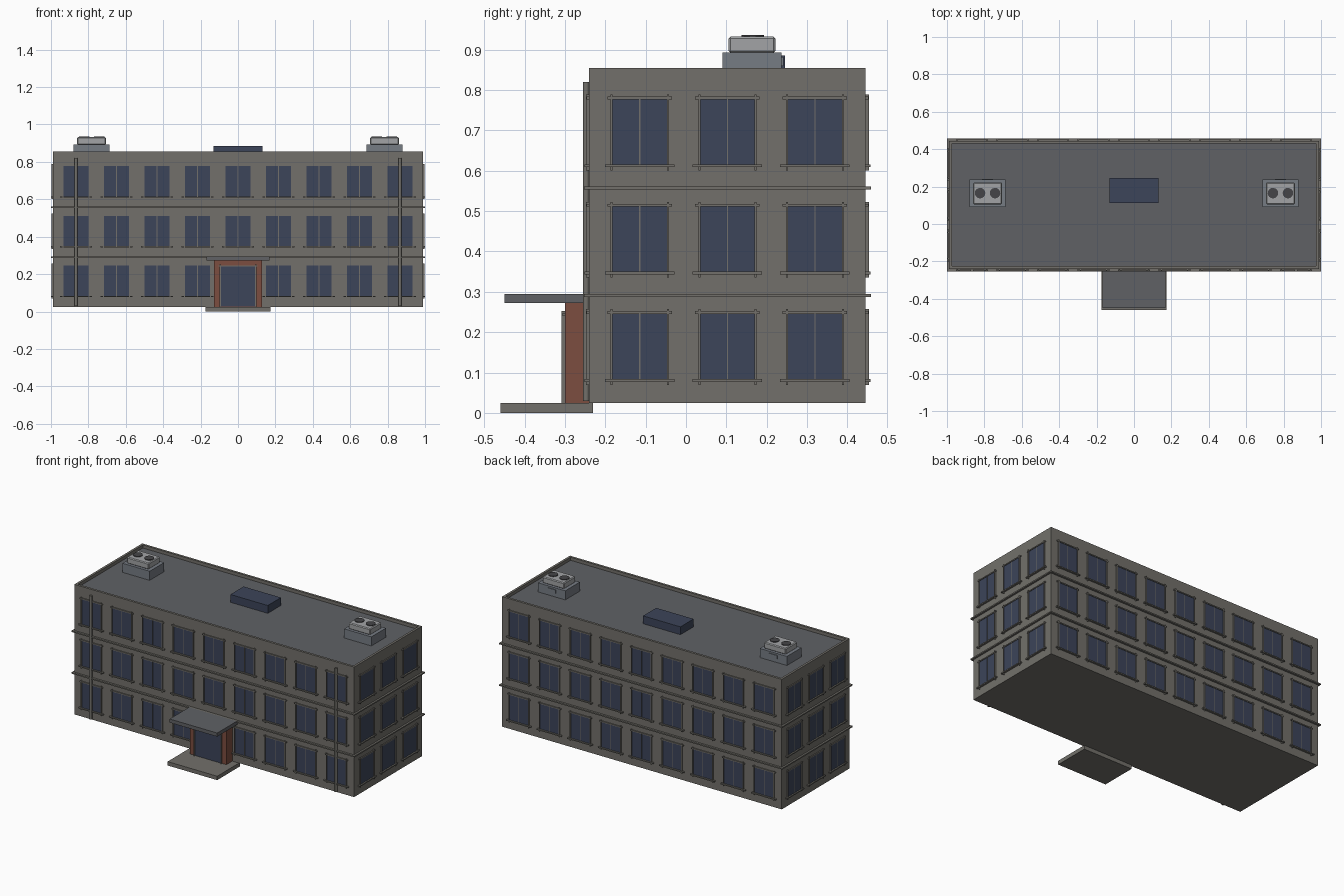
import bpy, bmesh, math
from mathutils import Matrix, Vector

if "Cube" in bpy.data.objects:
    bpy.data.objects.remove(bpy.data.objects["Cube"])


def material(name, rgb):
    m = bpy.data.materials.new(name)
    m.diffuse_color = (*rgb, 1)
    m.use_nodes = True
    m.node_tree.nodes["Principled BSDF"].inputs["Base Color"].default_value = m.diffuse_color
    return m


WALL = material("wall_stone", (0.17, 0.163, 0.145))
ROOF = material("roof_felt", (0.115, 0.12, 0.13))
GLASS = material("dark_glass", (0.045, 0.058, 0.1))
BRICK = material("brick", (0.2, 0.075, 0.05))
METAL = material("light_metal", (0.36, 0.37, 0.38))
CURB = material("curb_metal", (0.18, 0.2, 0.23))
DARK = material("dark_metal", (0.06, 0.06, 0.065))


def add_box(bm, x, y, z, mat=0):
    """Box from three (low, high) ranges."""
    size = [b - a for a, b in (x, y, z)]
    mid = [(a + b) / 2 for a, b in (x, y, z)]
    m = Matrix.Translation(mid) @ Matrix.Diagonal((*size, 1))
    verts = bmesh.ops.create_cube(bm, size=1, matrix=m)["verts"]
    for f in {f for v in verts for f in v.link_faces}:
        f.material_index = mat


def to_mesh(name, bm, mats):
    mesh = bpy.data.meshes.new(name)
    bm.to_mesh(mesh)
    bm.free()
    for m in mats:
        mesh.materials.append(m)
    return mesh


def place(name, mesh, loc=(0, 0, 0), angle=0):
    ob = bpy.data.objects.new(name, mesh)
    ob.location = loc
    ob.rotation_euler.z = angle
    bpy.context.collection.objects.link(ob)
    return ob


def box(name, x, y, z, mat, bevel=0):
    bm = bmesh.new()
    add_box(bm, x, y, z)
    ob = place(name, to_mesh(name, bm, [mat]))
    if bevel:
        mod = ob.modifiers.new("bevel", "BEVEL")
        mod.width, mod.segments = bevel, 1
    return ob


def cylinder(name, loc, r, h, mat, sides=16):
    bm = bmesh.new()
    bmesh.ops.create_cone(bm, cap_ends=True, segments=sides, radius1=r, radius2=r, depth=h)
    ob = place(name, to_mesh(name, bm, [mat]), loc)
    for p in ob.data.polygons:
        p.use_smooth = abs(p.normal.z) < 0.5
    return ob


HX, Y0, Y1, TOP = 0.988, -0.24, 0.445, 0.855
YC = (Y0 + Y1) / 2

# Main block with a recessed roof behind the parapet
bm = bmesh.new()
add_box(bm, (-HX, HX), (Y0, Y1), (0.025, TOP))
bm.faces.ensure_lookup_table()
top = max(bm.faces, key=lambda f: f.calc_center_median().z)
bmesh.ops.inset_region(bm, faces=[top], thickness=0.021)
ext = bmesh.ops.extrude_face_region(bm, geom=[top])["geom"]
bmesh.ops.delete(bm, geom=[top], context="FACES_ONLY") if top.is_valid else None
bmesh.ops.translate(bm, vec=Vector((0, 0, -0.02)),
                    verts=[g for g in ext if isinstance(g, bmesh.types.BMVert)])
for g in ext:
    if isinstance(g, bmesh.types.BMFace):
        g.material_index = 1
bmesh.ops.recalc_face_normals(bm, faces=bm.faces)
place("main_building", to_mesh("main_building", bm, [WALL, ROOF]))

# Bands between the floors
for i, z in enumerate((0.287, 0.553)):
    box(f"floor_band_{i + 1}", (-1, 1), (Y0 - 0.013, Y1 + 0.013), (z, z + 0.008), WALL)

# Window: two panes, mullion, jambs, lintel and sill, facing -y
bm = bmesh.new()
for s in (-1, 1):
    add_box(bm, sorted((s * 0.0015, s * 0.067)), (-0.003, 0.002), (-0.081, 0.081), 1)
    add_box(bm, sorted((s * 0.067, s * 0.072)), (-0.008, 0.002), (-0.095, 0.093))
add_box(bm, (-0.0015, 0.0015), (-0.004, 0.002), (-0.081, 0.081))
add_box(bm, (-0.08, 0.08), (-0.007, 0.002), (0.081, 0.088))
add_box(bm, (-0.086, 0.086), (-0.012, 0.002), (-0.087, -0.08))
window = to_mesh("window", bm, [WALL, GLASS])

for floor in range(3):
    z = 0.164 + 0.266 * floor
    for k in range(-4, 5):
        if floor or k:
            place("front_window", window, (0.2165 * k, Y0, z))
        place("back_window", window, (0.2165 * k, Y1, z), math.pi)
    for k in (-1, 0, 1):
        y = YC + 0.217 * k
        place("right_window", window, (HX, y, z), math.pi / 2)
        place("left_window", window, (-HX, y, z), -math.pi / 2)

# Entrance: step, brick porch, glazed door, canopy
box("entrance_step", (-0.175, 0.175), (-0.46, -0.23), (0, 0.025), WALL)
box("brick_porch", (-0.128, 0.128), (-0.30, Y0 + 0.005), (0.025, 0.273), BRICK)
box("entrance_canopy", (-0.168, 0.168), (-0.45, Y0), (0.272, 0.295), ROOF)
bm = bmesh.new()
add_box(bm, (-0.092, 0.092), (-0.303, -0.299), (0.026, 0.243), 1)
for s in (-1, 1):
    add_box(bm, sorted((s * 0.092, s * 0.098)), (-0.309, -0.299), (0.025, 0.252))
add_box(bm, (-0.105, 0.105), (-0.307, -0.299), (0.241, 0.246))
place("entrance_door", to_mesh("entrance_door", bm, [WALL, GLASS]))

# Downpipes and roof units, mirrored left and right
for side, s in (("left", -1), ("right", 1)):
    cylinder(f"{side}_downpipe", (s * 0.866, -0.2475, 0.425), 0.008, 0.79, WALL, 12)
    cx, cy = s * 0.783, 0.165
    box(f"{side}_unit_base", (cx - 0.096, cx + 0.096), (0.09, 0.237), (0.834, 0.893), CURB)
    box(f"{side}_unit_panel", (cx - 0.03, cx + 0.03), (0.236, 0.241), (0.86, 0.882), CURB)
    box(f"{side}_unit_body", (cx - 0.077, cx + 0.077), (0.105, 0.222), (0.892, 0.932), METAL, 0.005)
    for d in (-0.04, 0.04):
        cylinder(f"{side}_unit_fan", (cx + d, cy, 0.932), 0.028, 0.008, DARK, 24)

# Rooflight
box("rooflight", (-0.132, 0.132), (0.112, 0.245), (0.834, 0.885), GLASS)
